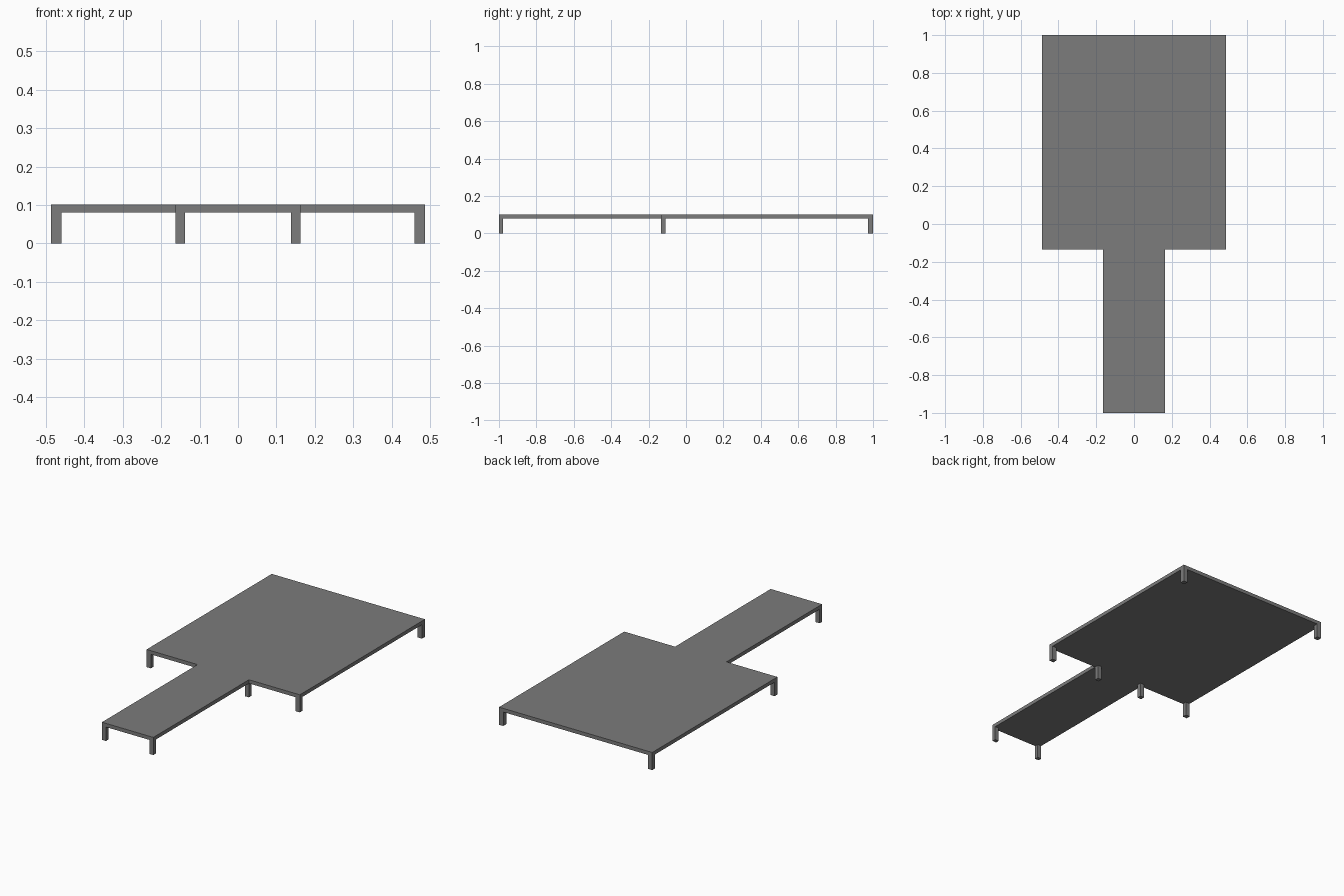
import bpy, bmesh

if "Cube" in bpy.data.objects:
    bpy.data.objects.remove(bpy.data.objects["Cube"])

HALF_WIDE, HALF_NARROW = 0.486, 0.163
FRONT, STEP, BACK = -1.0, -0.134, 1.0
DECK_LOW, DECK_TOP = 0.08, 0.101

dark = bpy.data.materials.new("dark_grey")
dark.diffuse_color = (0.2, 0.2, 0.2, 1)
dark.use_nodes = True
dark.node_tree.nodes["Principled BSDF"].inputs["Base Color"].default_value = dark.diffuse_color


def finish(bm, name):
    bmesh.ops.recalc_face_normals(bm, faces=bm.faces)
    mesh = bpy.data.meshes.new(name)
    bm.to_mesh(mesh)
    bm.free()
    mesh.materials.append(dark)
    obj = bpy.data.objects.new(name, mesh)
    bpy.context.collection.objects.link(obj)
    return obj


# Deck: T-shaped outline, mirrored from its right half and extruded upward
right = [(HALF_NARROW, FRONT), (HALF_NARROW, STEP), (HALF_WIDE, STEP), (HALF_WIDE, BACK)]
outline = right + [(-x, y) for x, y in reversed(right)]
bm = bmesh.new()
face = bm.faces.new([bm.verts.new((x, y, DECK_LOW)) for x, y in outline])
top = bmesh.ops.extrude_face_region(bm, geom=[face], use_keep_orig=True)["geom"]
bmesh.ops.translate(bm, vec=(0, 0, DECK_TOP - DECK_LOW),
                    verts=[v for v in top if isinstance(v, bmesh.types.BMVert)])
finish(bm, "deck")


# Legs: posts set flush with the deck corners
def leg(name, x, y, width, depth):
    bm = bmesh.new()
    bmesh.ops.create_cube(bm, size=1)
    bmesh.ops.scale(bm, vec=(width, depth, DECK_LOW), verts=bm.verts)
    obj = finish(bm, name)
    obj.location = (x, y, DECK_LOW / 2)


# name: outer x, outer y, inward y direction, width, depth
spots = {
    "walkway_front_leg": (HALF_NARROW, FRONT, 1, 0.025, 0.022),
    "walkway_inner_leg": (HALF_NARROW, STEP, 1, 0.025, 0.025),
    "platform_front_leg": (HALF_WIDE, STEP, 1, 0.027, 0.025),
    "platform_back_leg": (HALF_WIDE, BACK, -1, 0.027, 0.027),
}
for name, (x, y, inward, w, d) in spots.items():
    for side, label in ((1, "right"), (-1, "left")):
        leg(f"{name}_{label}", side * (x - w / 2), y + inward * d / 2, w, d)
